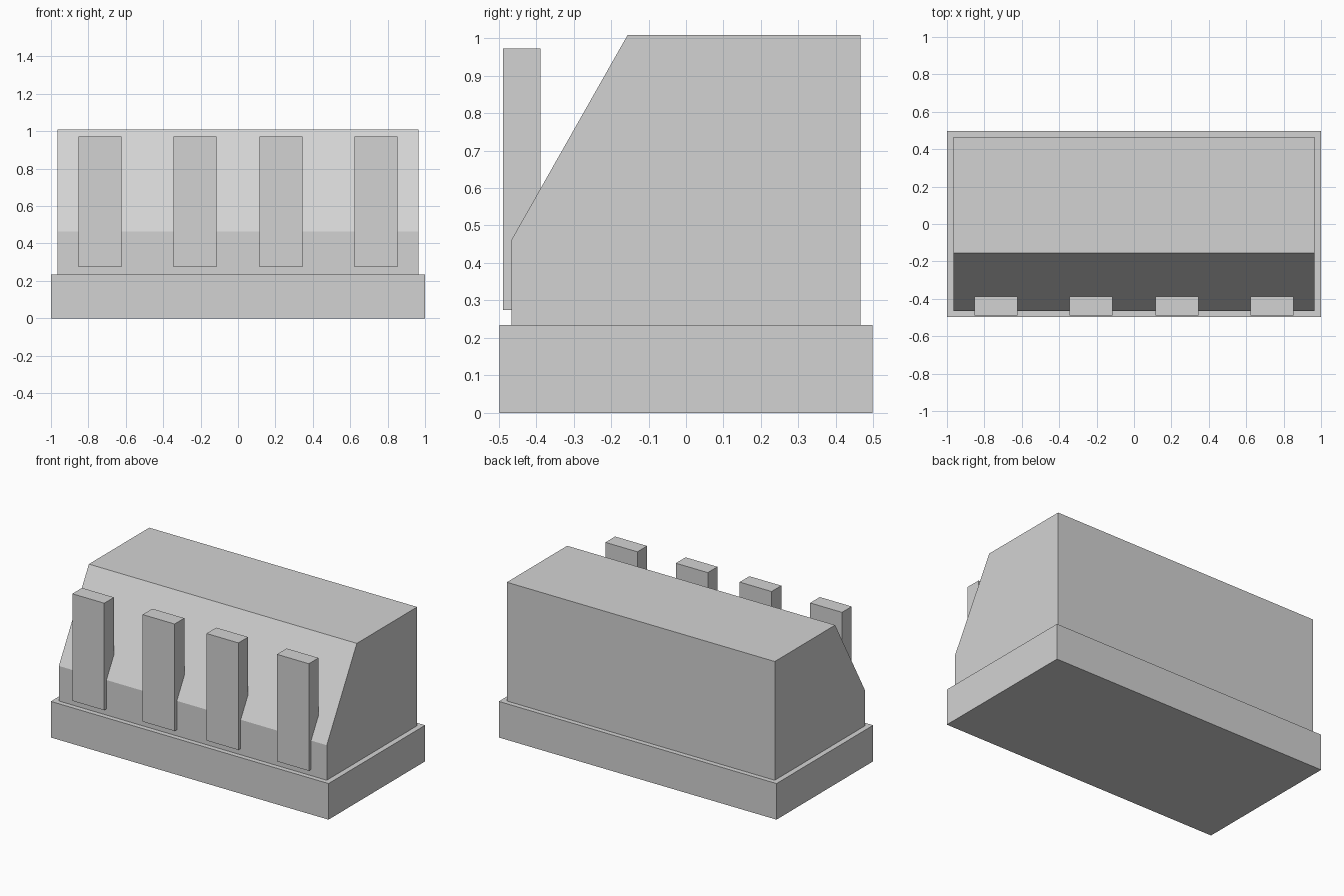
import bpy
import bmesh

cube = bpy.data.objects.get("Cube")
if cube:
    bpy.data.objects.remove(cube, do_unlink=True)

# Single light grey material
grey = bpy.data.materials.new("light_grey")
grey.use_nodes = True
colour = (0.65, 0.65, 0.65, 1)
grey.diffuse_color = colour
grey.node_tree.nodes["Principled BSDF"].inputs["Base Color"].default_value = colour


def extrude_profile(name, profile, x0, x1):
    """Extrude a closed (y, z) profile along x into a solid."""
    bm = bmesh.new()
    face = bm.faces.new([bm.verts.new((x0, y, z)) for y, z in profile])
    result = bmesh.ops.extrude_face_region(bm, geom=[face])
    moved = [v for v in result["geom"] if isinstance(v, bmesh.types.BMVert)]
    bmesh.ops.translate(bm, verts=moved, vec=(x1 - x0, 0, 0))
    # Extruding can leave the starting cap in place; only close it if missing
    bmesh.ops.holes_fill(bm, edges=bm.edges[:], sides=0)
    bmesh.ops.recalc_face_normals(bm, faces=bm.faces[:])
    mesh = bpy.data.meshes.new(name)
    bm.to_mesh(mesh)
    bm.free()
    mesh.materials.append(grey)
    obj = bpy.data.objects.new(name, mesh)
    bpy.context.collection.objects.link(obj)
    return obj


def box(name, x0, x1, y0, y1, z0, z1):
    return extrude_profile(name, [(y0, z0), (y1, z0), (y1, z1), (y0, z1)], x0, x1)


# Plinth
box("base", -1, 1, -0.497, 0.497, 0, 0.235)

# Main body with sloping upper front
extrude_profile("body", [(-0.465, 0.235), (0.465, 0.235), (0.465, 1.008),
                         (-0.156, 1.008), (-0.465, 0.463)], -0.965, 0.965)

# Upright front pillars, two mirrored pairs
for label, inner, outer in (("inner", 0.115, 0.345), ("outer", 0.622, 0.852)):
    for side, sign in (("left", 1), ("right", -1)):
        x0, x1 = sorted((sign * inner, sign * outer))
        box(f"{label}_pillar_{side}", x0, x1, -0.488, -0.388, 0.275, 0.972)
